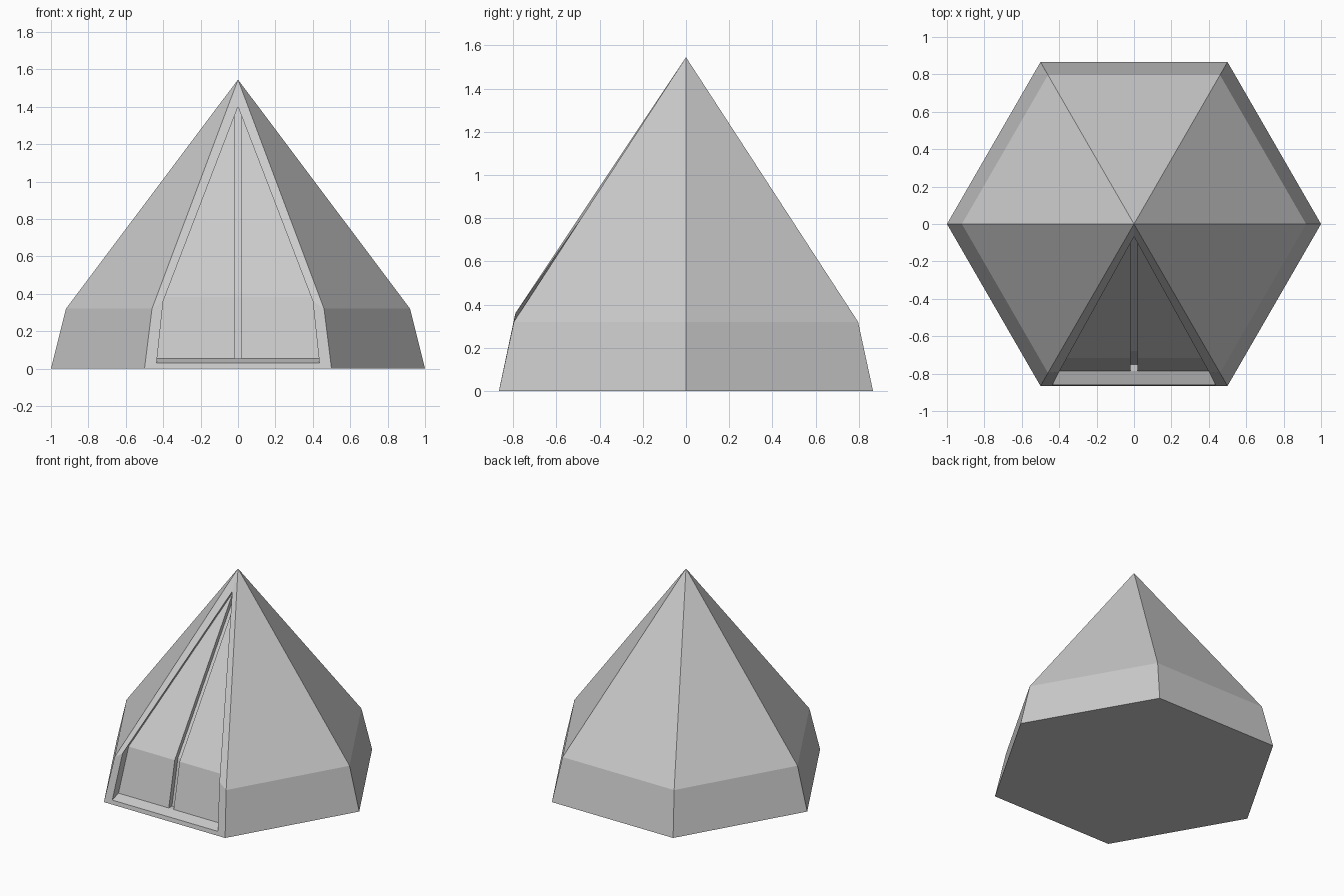
import bpy, bmesh
from math import sin, cos, radians
from mathutils import Vector

if "Cube" in bpy.data.objects:
    bpy.data.objects.remove(bpy.data.objects["Cube"])

bm = bmesh.new()
APEX = Vector((0, 0, 1.545))


def face(*pts):
    bm.faces.new([bm.verts.new(p) for p in pts])


def walls(loop, step):
    """Side walls of a recess, swept from the loop by the step."""
    for a, b in zip(loop, loop[1:] + loop[:1]):
        face(a, b, b + step, a + step)


def mirrored(half, tip):
    """Closed loop from right-hand points (bottom to top) and a centre tip."""
    left = [Vector((-p.x, p.y, p.z)) for p in half]
    return half + [tip] + left[::-1]


def ring(radius, z):
    return [Vector((radius * cos(radians(60 * i)), radius * sin(radians(60 * i)), z))
            for i in range(6)]


# Canvas: steep lower wall and pointed roof on the five plain sides, plus ground sheet
base, eave = ring(1.0, 0), ring(0.92, 0.32)
for i in (0, 1, 2, 3, 5):
    j = (i + 1) % 6
    face(base[i], base[j], eave[j], eave[i])
    face(eave[i], eave[j], APEX)
face(*base)

# Front side: flat frame around the recessed doorway
opening = mirrored([Vector((0.435, -0.86, 0.03)), Vector((0.40, -0.79, 0.36))],
                   Vector((0, -0.068, 1.40)))
outer = [base[5], eave[5], APEX, eave[4], base[4]]
for i in range(5):
    j = (i + 1) % 5
    face(outer[i], outer[j], opening[j], opening[i])

# Doorway recess
door_step = Vector((0, 0.073, 0.024))
walls(opening, door_step)
door = [p + door_step for p in opening]

# Door flaps on both sides of a narrow slit
w = 0.02
tip = door[2]
slit_half = [Vector((w, door[0].y, door[0].z)), Vector((w, door[1].y, door[1].z)),
             tip.lerp(door[1], w / door[1].x)]
slit = mirrored(slit_half, tip)
for corner, knee, s in ((door[0], door[1], slit[:3]), (door[4], door[3], slit[:3:-1])):
    face(corner, s[0], s[1], knee)
    face(knee, s[1], s[2])

# Slit between the flaps
slit_step = Vector((0, 0.037, 0))
walls(slit, slit_step)
back = [p + slit_step for p in slit]
face(back[0], back[1], back[5], back[6])
face(back[1], back[2], back[3], back[4], back[5])

bmesh.ops.remove_doubles(bm, verts=bm.verts, dist=0.0005)
bmesh.ops.recalc_face_normals(bm, faces=bm.faces)
mesh = bpy.data.meshes.new("tent")
bm.to_mesh(mesh)
bm.free()
bpy.context.collection.objects.link(bpy.data.objects.new("tent", mesh))
